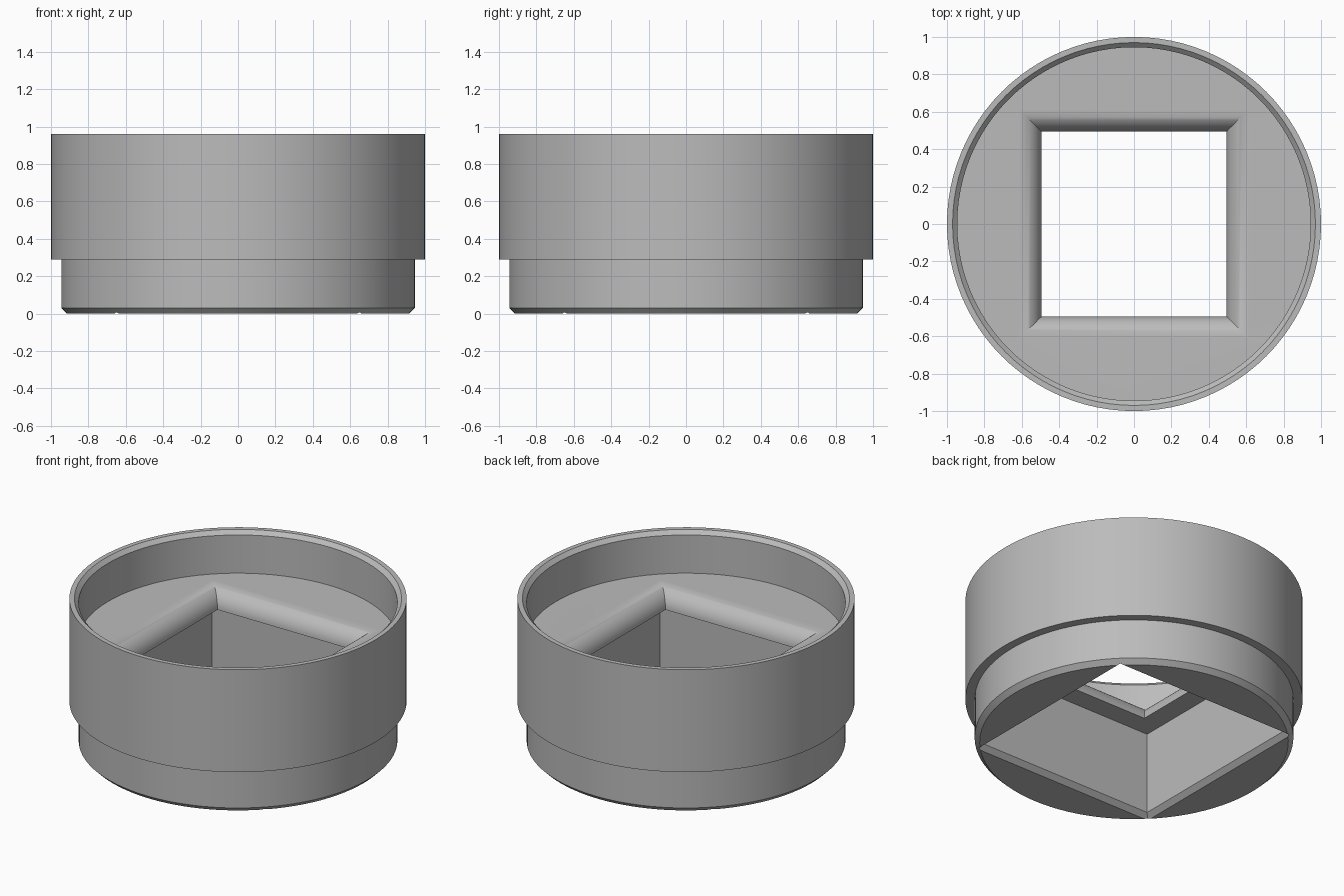
import bpy, bmesh, math

cube = bpy.data.objects.get("Cube")
if cube:
    bpy.data.objects.remove(cube, do_unlink=True)

SEGMENTS = 96
FLOOR = 0.685       # height of the recessed floor
ROUND = 0.12        # radius of the rounded lip around the opening
OPENING = 0.495     # half width of the upper square opening
SOCKET = 0.63       # half width of the lower square socket

grey = bpy.data.materials.new("plain grey")
grey.use_nodes = True
colour = (0.5, 0.5, 0.5, 1)
grey.diffuse_color = colour
grey.node_tree.nodes["Principled BSDF"].inputs["Base Color"].default_value = colour


def stack(name, profile, sides, turn=0.0, scale=1.0):
    """Closed solid from (radius, height) rings with the given number of sides."""
    bm = bmesh.new()
    rings = []
    for r, z in profile:
        angles = [turn + 2 * math.pi * i / sides for i in range(sides)]
        rings.append([bm.verts.new((r * scale * math.cos(a), r * scale * math.sin(a), z))
                      for a in angles])
    for low, high in zip(rings, rings[1:]):
        for i in range(sides):
            j = (i + 1) % sides
            bm.faces.new((low[i], low[j], high[j], high[i]))
    bm.faces.new(rings[0][::-1])
    bm.faces.new(rings[-1])
    bmesh.ops.recalc_face_normals(bm, faces=bm.faces)
    mesh = bpy.data.meshes.new(name)
    bm.to_mesh(mesh)
    bm.free()
    mesh.materials.append(grey)
    obj = bpy.data.objects.new(name, mesh)
    bpy.context.collection.objects.link(obj)
    return obj


# Stepped round body with chamfered foot, rim and recessed cup
body = stack("stepped_collar", [
    (0.915, 0), (0.945, 0.03), (0.945, 0.29), (1, 0.29), (1, 0.96),
    (0.97, 0.96), (0.945, 0.935), (0.945, FLOOR)], SEGMENTS)

# Square opening: flared foot, wide socket, ledge, then a rounded lip
lip = []
STEPS = 12
for k in range(STEPS + 1):
    a = math.pi / 2 * k / STEPS
    lip.append((OPENING + ROUND * (1 - math.cos(a)), FLOOR - ROUND + ROUND * math.sin(a)))
cutter = stack("square_opening_cutter",
               [(SOCKET + 0.13, -0.1), (SOCKET, 0.03), (SOCKET, FLOOR - ROUND)]
               + lip + [(OPENING + ROUND, 0.8)],
               4, math.pi / 4, math.sqrt(2))
cutter.hide_render = True

cut = body.modifiers.new("square opening", "BOOLEAN")
cut.operation = "DIFFERENCE"
cut.solver = "EXACT"
cut.object = cutter
bpy.ops.object.select_all(action="DESELECT")
bpy.context.view_layer.objects.active = body
body.select_set(True)
bpy.ops.object.modifier_apply(modifier=cut.name)
bpy.data.objects.remove(cutter, do_unlink=True)

# Smooth curved faces, keep hard edges crisp and broad flats even
bpy.ops.object.shade_smooth_by_angle(angle=math.radians(30))
even = body.modifiers.new("even flats", "WEIGHTED_NORMAL")
even.keep_sharp = True
